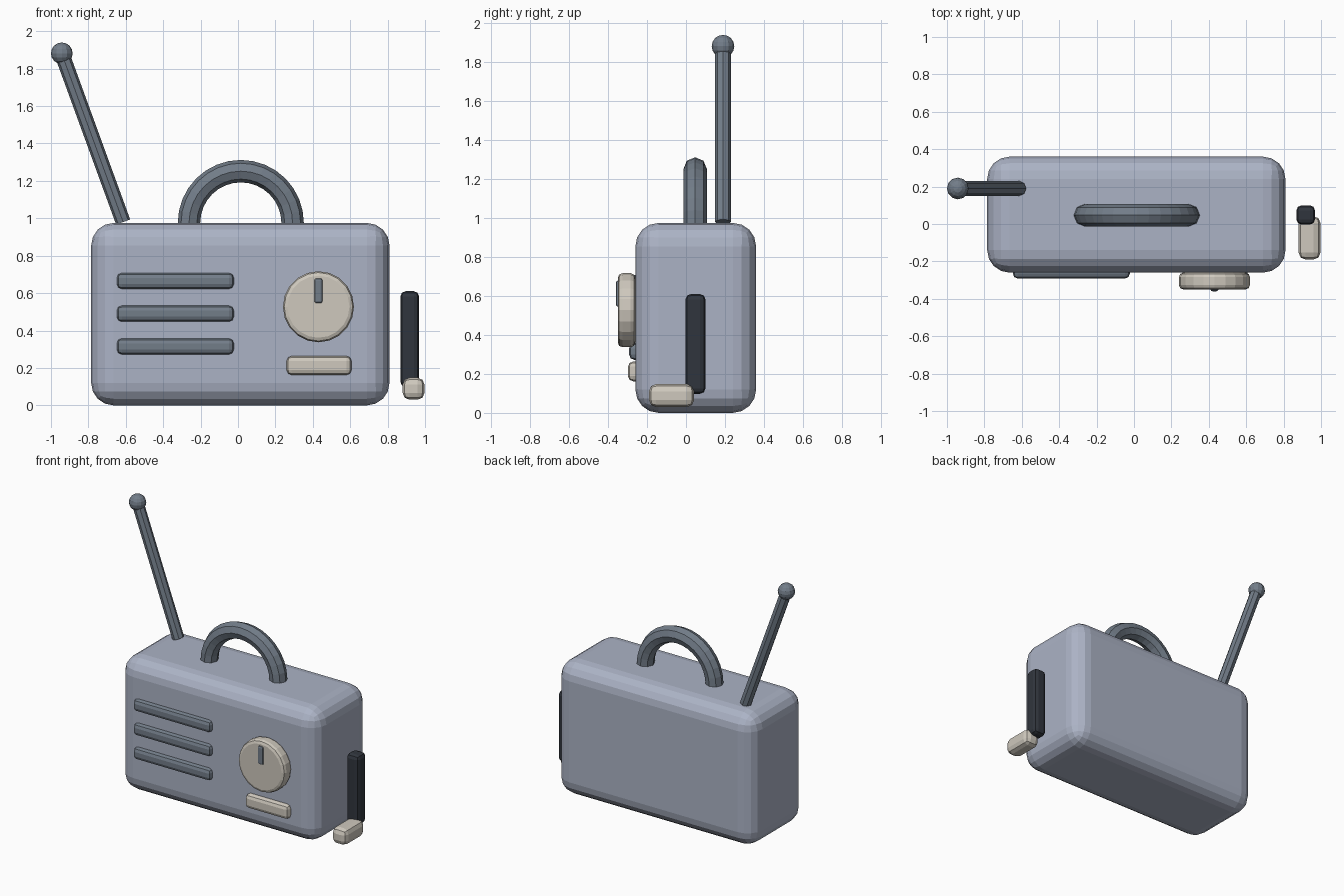
import bpy, math
from mathutils import Vector

if "Cube" in bpy.data.objects:
    bpy.data.objects.remove(bpy.data.objects["Cube"], do_unlink=True)


def material(name, rgb):
    m = bpy.data.materials.new(name)
    m.use_nodes = True
    m.diffuse_color = (*rgb, 1)
    m.node_tree.nodes["Principled BSDF"].inputs["Base Color"].default_value = (*rgb, 1)
    return m


shell = material("pale blue grey", (0.41, 0.45, 0.56))
slate = material("slate grey", (0.17, 0.205, 0.25))
cream = material("warm cream", (0.62, 0.58, 0.51))
dark = material("dark charcoal", (0.03, 0.036, 0.047))


def finish(name, mat, bevel=0, segments=2):
    ob = bpy.context.object
    ob.name = name
    ob.data.materials.append(mat)
    if bevel:
        mod = ob.modifiers.new("rounded edges", 'BEVEL')
        mod.width = bevel
        mod.segments = segments
        mod.limit_method = 'ANGLE'
        mod.angle_limit = math.radians(40)
    return ob


def box(name, low, high, mat, bevel, segments=2):
    low, high = Vector(low), Vector(high)
    bpy.ops.mesh.primitive_cube_add(size=1, location=(low + high) / 2)
    bpy.context.object.scale = high - low
    bpy.ops.object.transform_apply(location=False, rotation=False, scale=True)
    return finish(name, mat, bevel, segments)


# Case
box("case", (-0.785, -0.26, 0), (0.81, 0.36, 0.975), shell, 0.12, 4)

# Speaker slats
for i, z in enumerate((0.315, 0.49, 0.665)):
    box(f"speaker_slat_{i + 1}", (-0.648, -0.292, z - 0.043),
        (-0.022, -0.225, z + 0.043), slate, 0.027)

# Tuning dial with pointer, and the button below
bpy.ops.mesh.primitive_cylinder_add(vertices=20, radius=0.19, depth=0.09,
                                    location=(0.43, -0.305, 0.527),
                                    rotation=(math.pi / 2, 0, 0))
finish("tuning_dial", cream, 0.024, 2)
box("dial_pointer", (0.408, -0.36, 0.545), (0.452, -0.32, 0.68), slate, 0.012)
box("button", (0.26, -0.298, 0.162), (0.607, -0.225, 0.264), cream, 0.027)

# Carrying handle
bpy.ops.mesh.primitive_torus_add(major_segments=32, minor_segments=8,
                                 major_radius=0.277, minor_radius=0.06,
                                 location=(0.015, 0.047, 0.975),
                                 rotation=(math.pi / 2, 0, 0))
finish("carrying_handle", slate)

# Leaning antenna and its tip
base, tip = Vector((-0.614, 0.19, 0.98)), Vector((-0.942, 0.19, 1.88))
rod = tip - base
bpy.ops.mesh.primitive_cylinder_add(vertices=8, radius=0.04, depth=rod.length,
                                    location=(base + tip) / 2,
                                    rotation=rod.to_track_quat('Z', 'Y').to_euler())
finish("antenna_rod", slate)
bpy.ops.mesh.primitive_uv_sphere_add(segments=12, ring_count=8, radius=0.058,
                                     location=tip + Vector((0, 0, 0.002)))
finish("antenna_tip", slate)

# Side crank
box("crank_arm", (0.868, -0.003, 0.098), (0.968, 0.1, 0.61), dark, 0.028)
box("crank_grip", (0.88, -0.19, 0.03), (0.997, 0.042, 0.148), cream, 0.037)
